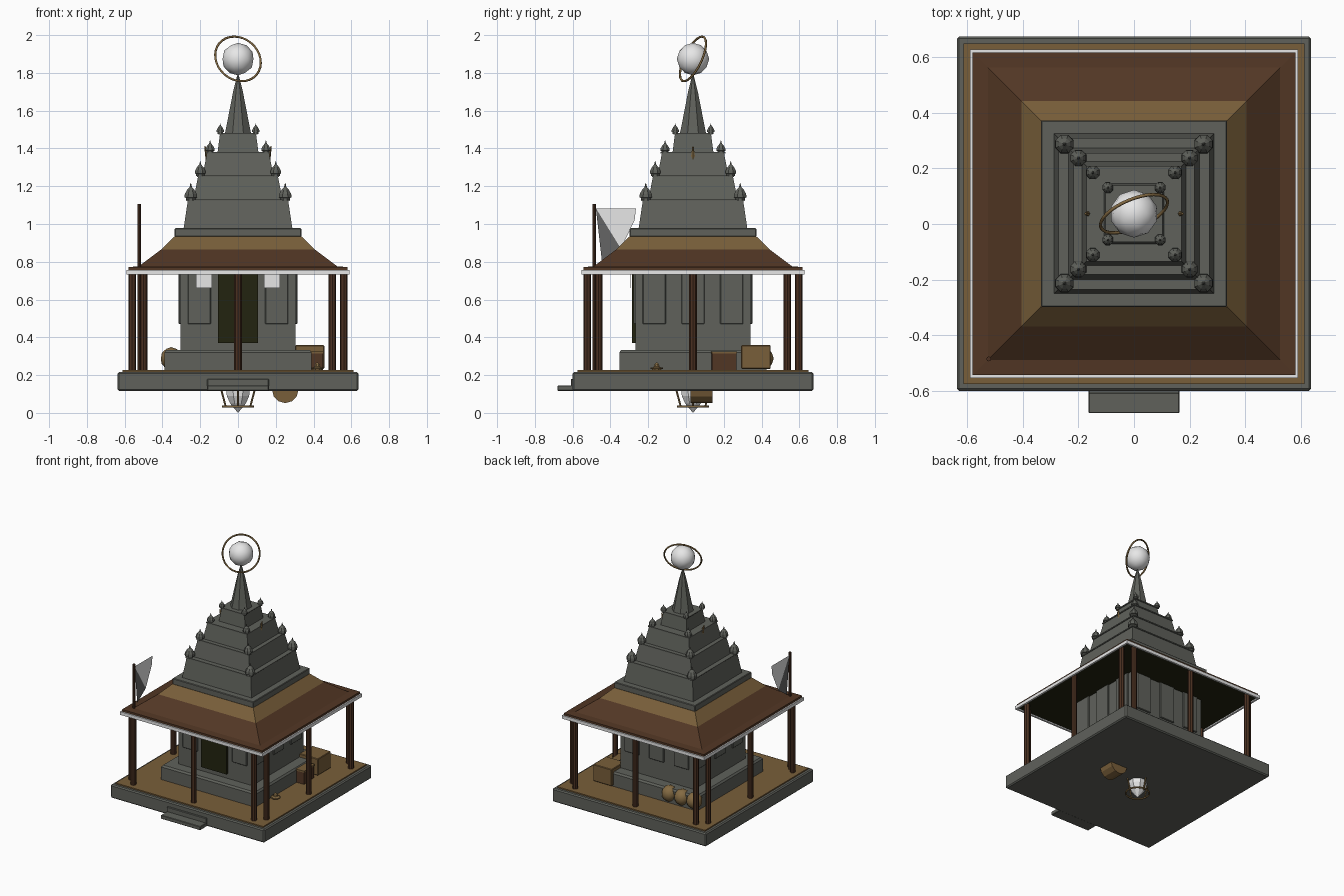
import bpy, bmesh, math
from mathutils import Vector, Matrix

if "Cube" in bpy.data.objects:
    bpy.data.objects.remove(bpy.data.objects["Cube"])

CY = 0.037  # depth of the building's centre line


def material(name, r, g, b):
    m = bpy.data.materials.new(name)
    m.use_nodes = True
    m.diffuse_color = (r, g, b, 1)
    m.node_tree.nodes["Principled BSDF"].inputs["Base Color"].default_value = (r, g, b, 1)
    m.node_tree.nodes["Principled BSDF"].inputs["Roughness"].default_value = 0.8
    return m


STONE = material("grey stone", .115, .12, .105)
TAN = material("tan wood", .19, .113, .042)
ROOF = material("roof brown", .085, .038, .018)
POST = material("dark wood", .07, .03, .015)
DARK = material("dark olive", .016, .017, .005)
GOLD = material("old gold", .23, .145, .055)
WHITE = material("white", .8, .8, .8)
GREY = material("grey cloth", .13, .13, .13)


def finish(name, bm, mat, smooth=False, bevel=0):
    bmesh.ops.recalc_face_normals(bm, faces=bm.faces)
    me = bpy.data.meshes.new(name)
    bm.to_mesh(me)
    bm.free()
    ob = bpy.data.objects.new(name, me)
    bpy.context.collection.objects.link(ob)
    me.materials.append(mat)
    if smooth:
        for p in me.polygons:
            p.use_smooth = True
    if bevel:
        mod = ob.modifiers.new("Bevel", 'BEVEL')
        mod.width = bevel
        mod.segments = 1
    return ob


def box(name, center, size, mat, turn=0, bevel=0):
    bm = bmesh.new()
    m = Matrix.Translation(center) @ Matrix.Rotation(turn, 4, 'Z') @ Matrix.Diagonal((*size, 1))
    bmesh.ops.create_cube(bm, size=1, matrix=m)
    return finish(name, bm, mat, bevel=bevel)


def lathe(name, profile, mat, at=(0, CY, 0), sides=8, smooth=False, bevel=0):
    """Turn (radius, height) pairs; with four sides the radius is the half width."""
    bm = bmesh.new()
    k = math.sqrt(2) if sides == 4 else 1
    rings = []
    for r, z in profile:
        ring = []
        for i in range(sides):
            a = 2 * math.pi * (i + .5) / sides
            ring.append(bm.verts.new((at[0] + k * r * math.cos(a), at[1] + k * r * math.sin(a), at[2] + z)))
        rings.append(ring)
    for lo, hi in zip(rings, rings[1:]):
        for i in range(sides):
            j = (i + 1) % sides
            bm.faces.new((lo[i], lo[j], hi[j], hi[i]))
    bm.faces.new(rings[0])
    bm.faces.new(rings[-1])
    return finish(name, bm, mat, smooth, bevel)


def rod(name, a, b, r, mat, sides=8, r2=None):
    a, b = Vector(a), Vector(b)
    bm = bmesh.new()
    m = Matrix.Translation((a + b) / 2) @ (b - a).to_track_quat('Z', 'Y').to_matrix().to_4x4()
    bmesh.ops.create_cone(bm, cap_ends=True, segments=sides, radius1=r,
                          radius2=r if r2 is None else r2, depth=(b - a).length, matrix=m)
    return finish(name, bm, mat)


def ring(name, center, normal, radius, tube, mat):
    bpy.ops.mesh.primitive_torus_add(major_radius=radius, minor_radius=tube,
                                     major_segments=32, minor_segments=6, location=center,
                                     rotation=Vector(normal).to_track_quat('Z', 'Y').to_euler())
    ob = bpy.context.object
    ob.name = name
    ob.data.materials.append(mat)
    bpy.ops.object.shade_smooth()


def ball(name, center, scale, mat, detail=2):
    bm = bmesh.new()
    bmesh.ops.create_icosphere(bm, subdivisions=detail, radius=1,
                               matrix=Matrix.Translation(center) @ Matrix.Diagonal((*scale, 1)))
    return finish(name, bm, mat, True)


def sheet(name, points, mat):
    bm = bmesh.new()
    bm.faces.new([bm.verts.new(p) for p in points])
    return finish(name, bm, mat)


# Platform, floor, steps and plinth
lathe("platform", [(.637, .117), (.637, .217)], STONE, sides=4, bevel=.008)
lathe("floor", [(.612, .215), (.612, .226)], TAN, sides=4)
box("lower_step", (0, -.635, .131), (.326, .09, .028), STONE, bevel=.003)
box("upper_step", (0, -.595, .16), (.326, .03, .04), STONE, bevel=.003)
lathe("plinth", [(.39, .22), (.39, .32), (.38, .333)], STONE, sides=4)

# Sanctum walls with raised panels, door and paper hangings
lathe("sanctum", [(.305, .33), (.305, .9)], STONE, sides=4)
for side in range(4):
    turn = side * math.pi / 2
    for off in (-.205, 0, .205):
        if side == 0 and off == 0:
            continue
        p = Matrix.Rotation(turn, 3, 'Z') @ Vector((off, -.306, .61))
        box("wall_panel", p + Vector((0, CY, 0)), (.122, .018, .28), STONE, turn, .004)
box("door", (0, CY - .313, .56), (.21, .022, .38), DARK)
for x in (-.18, .18):
    box("paper_hanging", (x, CY - .33, .705), (.083, .004, .09), WHITE)

# Posts: a pair at every corner and one at the middle of every side
for side in range(4):
    for off in (-.5, 0, .5):
        p = Matrix.Rotation(side * math.pi / 2, 3, 'Z') @ Vector((off, -.56, 0))
        rod("post", (p.x, p.y + CY, .22), (p.x, p.y + CY, .755), .02, POST)

# Porch roof: ceiling, white trim, and two slopes
lathe("ceiling", [(.578, .742), (.578, .757)], DARK, sides=4)
for side in range(4):
    turn = side * math.pi / 2
    p = Matrix.Rotation(turn, 3, 'Z') @ Vector((0, -.583, .745))
    box("eave_trim", p + Vector((0, CY, 0)), (1.18, .014, .024), WHITE, turn)
lathe("lower_roof", [(.58, .755), (.58, .772), (.525, .776), (.405, .866)], ROOF, sides=4)
lathe("upper_roof", [(.405, .866), (.335, .935)], TAN, sides=4)

# Stepped tower: (bottom half, top half, bottom z, top z, finial offset, finial radius)
lathe("tower_slab", [(.335, .932), (.335, .978)], STONE, sides=4, bevel=.004)
tiers = [(.288, .266, .975, 1.13, .25, .036),
         (.236, .212, 1.13, 1.258, .2, .031),
         (.187, .165, 1.258, 1.38, .148, .026),
         (.108, .096, 1.38, 1.482, .094, .021)]
for b, t, z0, z1, off, r in tiers:
    lathe("tower_tier", [(b, z0), (t, z1 - .008), (t + .006, z1 - .008), (t + .006, z1)], STONE, sides=4)
    bulb = [(.75 * r, -.005), (.75 * r, .2 * r), (r, .3 * r), (.95 * r, .8 * r),
            (.6 * r, 1.4 * r), (.2 * r, 1.8 * r), (.04 * r, 2.4 * r)]
    for sx in (-1, 1):
        for sy in (-1, 1):
            lathe("corner_finial", bulb, STONE, (sx * off, CY + sy * off, z1))
lathe("spire", [(.075, 1.48), (.068, 1.51), (.028, 1.7), (.005, 1.785)], STONE, sides=8)
for s in (-1, 1):
    rod("side_ornament", (s * .158, CY, 1.345), (s * .175, CY, 1.41), .014, GOLD, 6, .004)

# Orb and its tilted ring
ball("orb", (0, CY, 1.873), (.086, .086, .086), WHITE)
ring("orb_ring", (0, CY, 1.874), (-.35, .84, -.40), .129, .006, GOLD)

# Flag
rod("flag_pole", (-.522, -.485, .225), (-.522, -.485, 1.105), .009, POST)
top, tip = (-.523, -.477, 1.083), (-.523, -.345, .87)
sheet("flag_upper", [top, (-.523, -.265, 1.083), (-.523, -.272, 1.02), tip], WHITE)
sheet("flag_lower", [top, tip, (-.523, -.445, .8)], GREY)

# Crates, pots and a small lamp on the floor
box("large_crate", (.38, .37, .296), (.155, .155, .125), TAN, bevel=.004)
box("small_crate", (.385, .2, .27), (.125, .13, .095), ROOF, .06)
box("small_crate_lid", (.385, .2, .32), (.13, .135, .012), TAN, .06)
for x in (-.15, -.255, -.355):
    ball("pot", (x, .408, .288), (.056, .056, .06), GOLD)
lathe("small_lamp", [(.024, 0), (.03, .012), (.016, .02), (.012, .034), (.003, .042)], GOLD, (.42, -.155, .225))
ring("lamp_ring", (.42, -.155, .236), (0, 0, 1), .03, .004, GOLD)

# Hanging drum and crystal lantern beneath the platform
rod("drum", (.25, .025, .122), (.25, .14, .122), .07, TAN, 12)
lathe("crystal", [(.068, .125), (.064, .09), (.045, .05), (.003, .003)], WHITE)
ring("lantern_ring", (0, CY, .034), (0, 0, 1), .08, .006, GOLD)
for i in range(4):
    c, s = math.cos(i * math.pi / 2), math.sin(i * math.pi / 2)
    rod("lantern_leg", (.088 * c, CY + .088 * s, .12), (.064 * c, CY + .064 * s, .03), .005, GOLD, 6)
